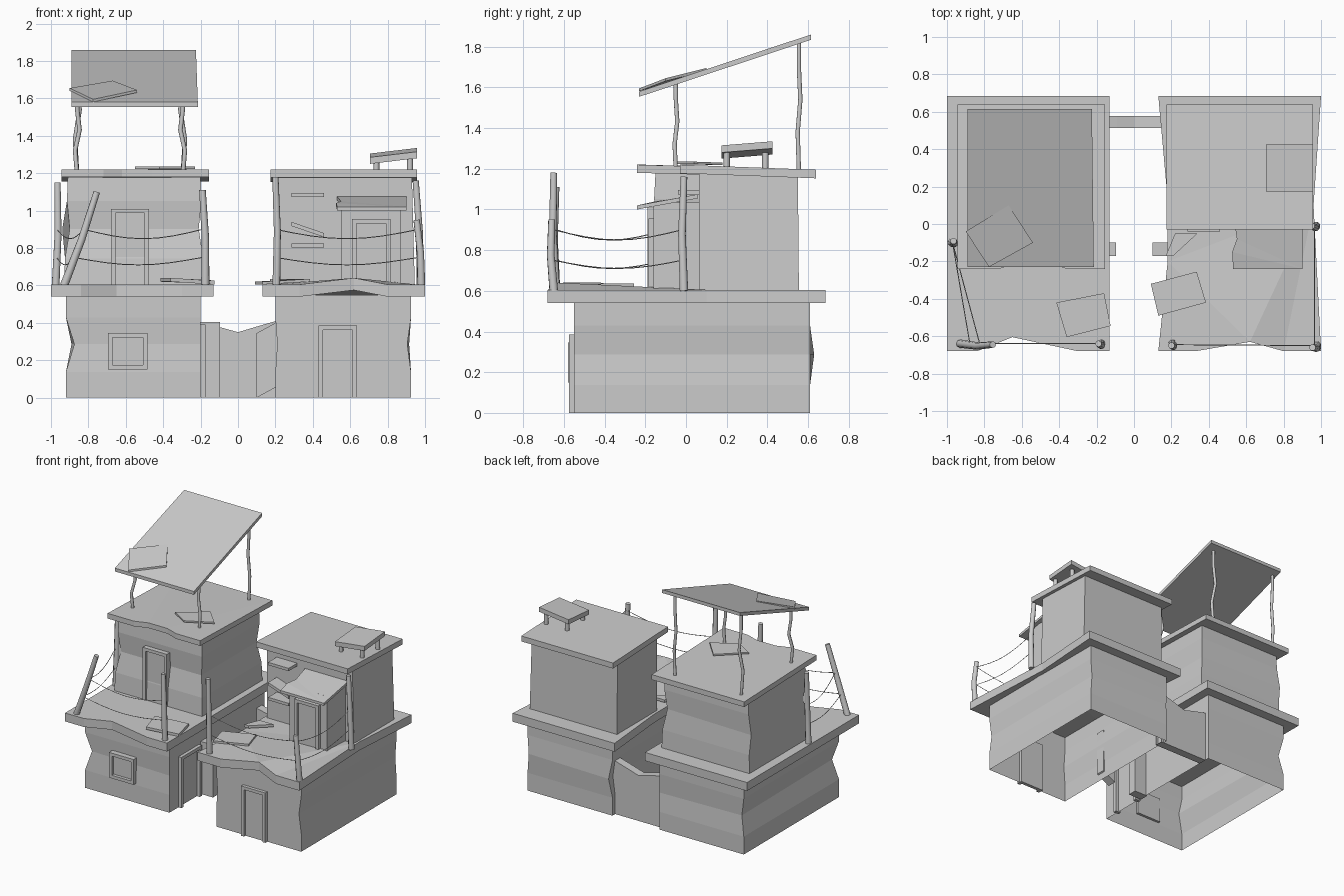
import bpy, bmesh, math
from mathutils import Vector

if "Cube" in bpy.data.objects:
    bpy.data.objects.remove(bpy.data.objects["Cube"])

mat = bpy.data.materials.new("plaster_grey")
mat.use_nodes = True
grey = (0.6, 0.6, 0.6, 1)
mat.diffuse_color = grey
mat.node_tree.nodes["Principled BSDF"].inputs["Base Color"].default_value = grey


def link(name, mesh):
    mesh.materials.append(mat)
    ob = bpy.data.objects.new(name, mesh)
    bpy.context.collection.objects.link(ob)
    return ob


def from_bmesh(name, bm, recalc=True):
    if recalc:
        bmesh.ops.recalc_face_normals(bm, faces=bm.faces)
    mesh = bpy.data.meshes.new(name)
    bm.to_mesh(mesh)
    bm.free()
    return link(name, mesh)


def panel(name, top, t):
    """Flat sheet: outline of top points, thickened downwards."""
    bm = bmesh.new()
    a = [bm.verts.new(p) for p in top]
    b = [bm.verts.new(Vector(p) - Vector((0, 0, t))) for p in top]
    bm.faces.new(a)
    bm.faces.new(b[::-1])
    for i in range(len(a)):
        j = (i + 1) % len(a)
        bm.faces.new((a[i], b[i], b[j], a[j]))
    bmesh.ops.triangulate(bm, faces=[f for f in bm.faces if len(f.verts) > 4])
    return from_bmesh(name, bm)


def flat(outline, z):
    return [(x, y, z) for x, y in outline]


def box(name, lo, hi):
    (x0, y0, z0), (x1, y1, z1) = lo, hi
    return panel(name, flat([(x0, y0), (x1, y0), (x1, y1), (x0, y1)], z1), z1 - z0)


def walls(name, bottom, top, z0, z1, bulge):
    """Four open-bottomed walls whose corners bulge at mid height."""
    bm = bmesh.new()
    rings = []
    for f, w in ((0, 0), (.25, 0), (.52, 1), (.78, 0), (1, 0)):
        ring = []
        for lo, hi, off in zip(bottom, top, bulge):
            p = Vector(lo).lerp(Vector(hi), f) + Vector(off) * w
            ring.append(bm.verts.new((p.x, p.y, z0 + (z1 - z0) * f)))
        rings.append(ring)
    for a, b in zip(rings, rings[1:]):
        for i in range(4):
            j = (i + 1) % 4
            bm.faces.new((a[i], a[j], b[j], b[i]))
    return from_bmesh(name, bm, False)


def rect(x0, x1, y0, y1):
    return [(x0, y0), (x1, y0), (x1, y1), (x0, y1)]


def tube(name, pts, r, sides=8, tip=1.0):
    cu = bpy.data.curves.new(name, "CURVE")
    cu.dimensions = "3D"
    cu.bevel_depth = r
    cu.bevel_resolution = max(0, sides // 2 - 2)
    cu.use_fill_caps = True
    sp = cu.splines.new("POLY")
    sp.points.add(len(pts) - 1)
    for i, p in enumerate(pts):
        sp.points[i].co = (*p, 1)
        sp.points[i].radius = 1 + (tip - 1) * i / (len(pts) - 1)
    tmp = bpy.data.objects.new(name + "_path", cu)
    bpy.context.collection.objects.link(tmp)
    bpy.context.view_layer.update()
    mesh = bpy.data.meshes.new_from_object(tmp)
    bpy.data.objects.remove(tmp)
    mesh.materials.clear()
    return link(name, mesh)


def rope(name, a, b, sag):
    a, b = Vector(a), Vector(b)
    tube(name, [a.lerp(b, i / 8) - Vector((0, 0, sag * math.sin(math.pi * i / 8)))
                for i in range(9)], .0025, 4)


def frame(name, x0, x1, y, z0, z1, d, sill=False):
    """Front-facing frame of bars around an opening panel."""
    w = .024
    box(name + "_panel", (x0, y - .006, z0), (x1, y + .02, z1))
    for side, x in (("right", x0), ("left", x1 - w)):
        box(f"{name}_{side}_jamb", (x, y - d, z0), (x + w, y + .02, z1))
    box(name + "_lintel", (x0, y - d, z1 - w), (x1, y + .02, z1))
    if sill:
        box(name + "_sill", (x0, y - d, z0), (x1, y + .02, z0 + w))


# Lower storeys
walls("right_lower_walls", rect(-.92, -.2, -.55, .61), rect(-.92, -.2, -.55, .61), 0, .55,
      [(.045, .02), (0, 0), (0, 0), (.03, -.02)])
walls("left_lower_walls", rect(.2, .925, -.55, .61), rect(.2, .925, -.55, .61), 0, .55,
      [(.01, 0), (-.02, 0), (-.01, 0), (.02, .02)])
# Terraces with broken front edges
panel("right_terrace", flat([(-1, .685), (-1, -.68), (-.84, -.68), (-.65, -.605),
                             (-.3, -.68), (-.13, -.68), (-.13, .685)], .605), .065)
panel("left_terrace", [(x, y, .605 + dz) for x, y, dz in
      [(.13, .685, 0), (.18, .13, 0), (.18, -.2, 0), (.13, -.68, 0), (.33, -.68, 0), (.62, -.63, .035),
       (.8, -.68, 0), (1, -.68, 0), (.96, .1, 0), (1, .685, 0)]], .065)
# Upper storeys
walls("right_upper_walls", rect(-.93, -.18, -.18, .555), rect(-.91, -.2, -.15, .54), .6, 1.18,
      [(.02, .02), (-.02, .02), (-.02, -.02), (-.02, 0)])
walls("left_upper_walls", rect(.2, .945, .065, .555), rect(.2, .93, .065, .55), .6, 1.18,
      [(0, 0)] * 4)
panel("right_roof", [(-.945, .64, 1.195), (-.945, -.24, 1.22), (-.72, -.24, 1.22), (-.62, -.205, 1.22),
                     (-.46, -.205, 1.22), (-.36, -.24, 1.22), (-.155, -.24, 1.22), (-.155, .64, 1.195)], .04)
panel("left_roof", [(.175, .64, 1.195), (.175, -.03, 1.22), (.957, -.03, 1.22), (.957, .64, 1.195)], .042)
# Porch with awning
walls("porch_walls", rect(.55, .87, -.16, .08), rect(.55, .87, -.16, .08), .6, 1.035, [(0, 0)] * 4)
panel("porch_awning", [(.53, .06, 1.075), (.55, -.08, 1.05), (.525, -.15, 1.04), (.53, -.24, 1.02),
                       (.9, -.24, 1.02), (.9, .06, 1.075)], .02)
# Doors and window
frame("left_lower_door", .43, .635, -.55, 0, .385, .025)
frame("right_lower_window", -.695, -.485, -.55, .15, .345, .03, True)
frame("right_upper_door", -.68, -.475, -.165, .6, 1.01, .025)
frame("left_upper_door", .61, .815, -.16, .6, .955, .025)
for n, (y0, y1, z0, z1) in enumerate([(-.44, -.415, 0, .39), (-.215, -.19, 0, .39), (-.44, -.19, .365, .39)]):
    box(f"side_door_bar_{n}", (-.22, y0, z0), (-.175, y1, z1))
# Walls between the buildings
bm = bmesh.new()
rows = []
for x, z in ((-.2, .4), (-.09, .375), (0, .35), (.1, .38), (.22, .415)):
    rows.append([bm.verts.new(c) for c in ((x, .513, 0), (x, .513, z), (x, .577, z), (x, .577, 0))])
for a, b in zip(rows, rows[1:]):
    for i in range(4):
        bm.faces.new((a[i], b[i], b[(i + 1) % 4], a[(i + 1) % 4]))
from_bmesh("back_garden_wall", bm)
box("right_wall_stub", (-.21, -.17, 0), (-.095, -.1, .405))
panel("left_wall_stub", [(.1, -.17, .345), (.21, -.17, .405), (.21, -.1, .405), (.1, -.1, .345)], .345)
panel("loose_board", flat([(.17, -.17), (.21, -.17), (.34, -.05), (.22, -.05)], .635), .02)
# Window boards
for n, (za, zb) in enumerate([(1.095, 1.095), (.94, .88), (.825, .825)]):
    panel(f"window_board_{n}", [(.285, -.04, za), (.46, -.04, zb), (.46, .07, zb), (.285, .07, za)], .022)
# Loose plates on terraces and roofs
panel("left_terrace_plate", [(.09, -.32, .62), (.335, -.255, .635), (.385, -.42, .635), (.13, -.49, .62)], .015)
panel("right_terrace_plate", [(-.415, -.42, .64), (-.16, -.37, .63), (-.125, -.545, .625), (-.36, -.605, .64)], .02)
panel("right_roof_plate", [(-.55, .02, 1.235), (-.42, -.06, 1.235), (-.23, .04, 1.235), (-.36, .18, 1.23)], .012)
panel("roof_hatch", [(.705, .175, 1.285), (.957, .175, 1.315), (.957, .425, 1.335), (.705, .425, 1.305)], .035)
for x in (.74, .92):
    for y in (.2, .39):
        tube("roof_hatch_leg", [(x, y, 1.19), (x, y, 1.28)], .016)
# Canopy on thin bent posts
panel("canopy", [(-.89, -.23, 1.58), (-.215, -.23, 1.58), (-.225, .615, 1.86), (-.89, .615, 1.86)], .026)
panel("canopy_patch", [(-.9, -.04, 1.655), (-.67, .1, 1.695), (-.54, -.1, 1.645), (-.775, -.23, 1.595)], .014)
for x, s in ((-.86, 1), (-.295, -1)):
    for y, z in ((-.05, 1.63), (.555, 1.825)):
        pts = [(x + .022 * s * k, y + .012 * k, 1.19 + (z - 1.19) * f)
               for f, k in ((0, 0), (.3, -.5), (.55, .6), (.8, 0), (1, 0))]
        tube("canopy_post", pts, .012, 6)
# Fence posts
for name, a, b in [("leaning", (-.93, -.64, .6), (-.755, -.645, 1.1)), ("right_inner", (-.175, -.64, .6), (-.19, -.64, 1.11)),
                   ("left_inner", (.205, -.64, .6), (.2, -.65, 1.18)), ("left_outer", (.98, -.65, .6), (.955, -.66, .95)),
                   ("left_rear", (.975, -.01, .6), (.95, -.01, 1.16)), ("right_rear", (-.975, -.1, .6), (-.965, -.09, 1.15))]:
    mid = Vector(a).lerp(Vector(b), .5) + Vector((.008, -.01, 0))
    tube(name + "_fence_post", [a, mid, b], .022, 8, .8)
# Rope rails
for n, (z, sag) in enumerate([(.9, .05), (.75, .04)]):
    lean = -.93 + (z - .6) * .35
    rope(f"right_front_rope_{n}", (lean, -.64, z), (-.19, -.64, z), sag)
    rope(f"left_front_rope_{n}", (.2, -.645, z), (.965, -.65, z), sag)
    rope(f"left_side_rope_{n}", (.965, -.65, z), (.965, -.02, z), sag)
    rope(f"right_side_rope_{n}", (lean, -.64, z), (-.97, -.1, z), sag)
